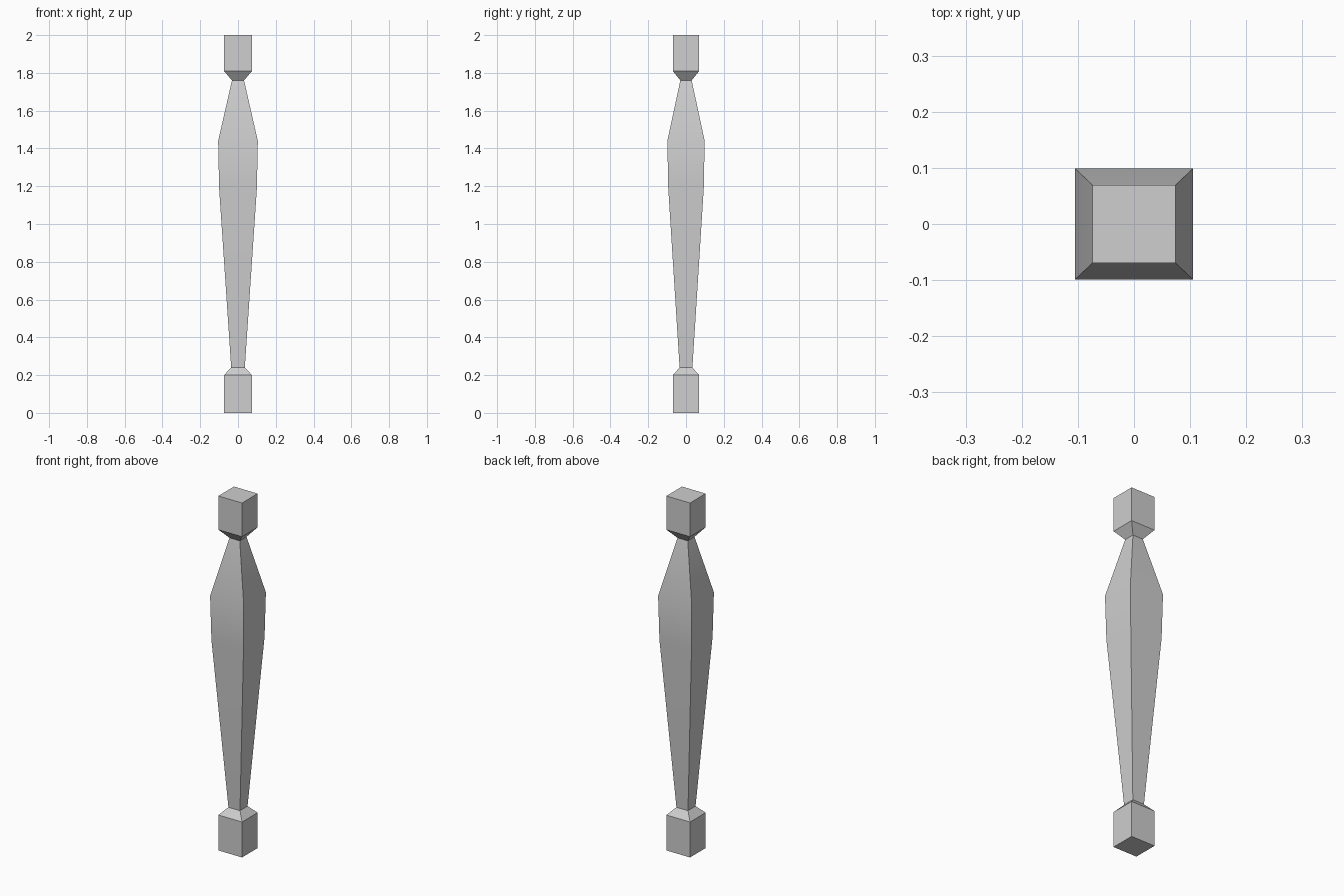
import bpy, bmesh, math

cube = bpy.data.objects.get("Cube")
if cube:
    bpy.data.objects.remove(cube, do_unlink=True)

grey = bpy.data.materials.new("plain grey")
grey.use_nodes = True
COLOUR = (0.62, 0.62, 0.62, 1)
grey.diffuse_color = COLOUR
grey.node_tree.nodes["Principled BSDF"].inputs["Base Color"].default_value = COLOUR

DEPTH = 0.94  # the post is slightly shallower than it is wide

# Half width and height of each square ring, bottom to top
PROFILE = [
    (0.074, 0.0), (0.074, 0.2),      # foot block
    (0.036, 0.24),                   # lower neck
    (0.1, 1.19), (0.105, 1.44),      # swollen shaft
    (0.032, 1.76),                   # upper neck
    (0.074, 1.81), (0.074, 2.0),     # head block
]


def square_loft(name, profile):
    """Join square rings into one closed square-section post."""
    bm = bmesh.new()
    rings = []
    for w, z in profile:
        corners = ((-1, -1), (1, -1), (1, 1), (-1, 1))
        rings.append([bm.verts.new((sx * w, sy * w * DEPTH, z)) for sx, sy in corners])
    for low, high in zip(rings, rings[1:]):
        for i in range(4):
            j = (i + 1) % 4
            bm.faces.new((low[i], low[j], high[j], high[i]))
    bm.faces.new(rings[0][::-1])
    bm.faces.new(rings[-1])
    mesh = bpy.data.meshes.new(name)
    bm.to_mesh(mesh)
    bm.free()
    mesh.materials.append(grey)
    obj = bpy.data.objects.new(name, mesh)
    bpy.context.collection.objects.link(obj)
    return obj


baluster = square_loft("baluster", PROFILE)

# Soft shading along the shaft, crisp corners and blocks
bpy.ops.object.select_all(action="DESELECT")
baluster.select_set(True)
bpy.context.view_layer.objects.active = baluster
bpy.ops.object.shade_smooth_by_angle(angle=math.radians(30))
